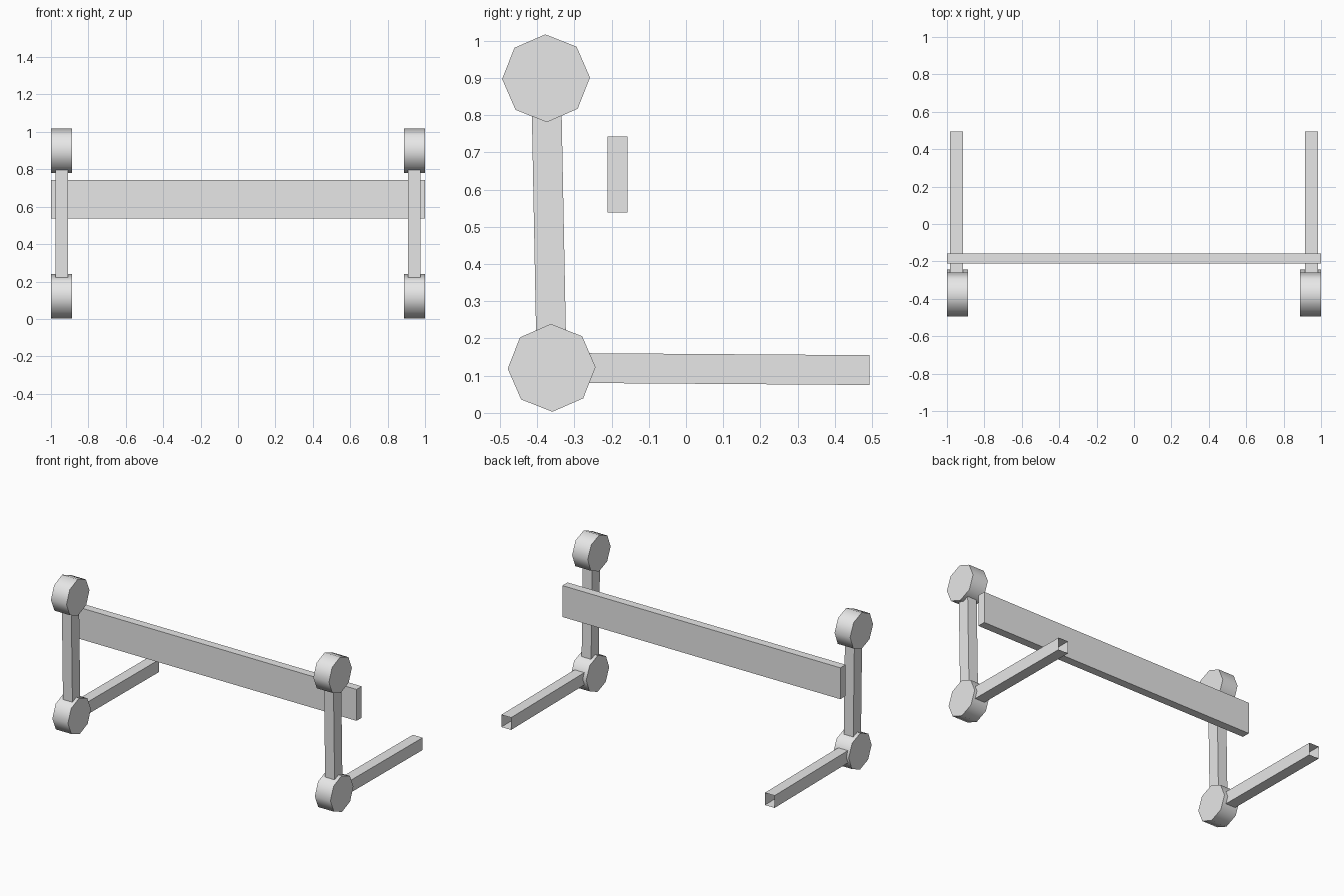
import bpy, bmesh, math
from mathutils import Matrix, Vector

if "Cube" in bpy.data.objects:
    bpy.data.objects.remove(bpy.data.objects["Cube"])

grey = bpy.data.materials.new("plain grey")
grey.diffuse_color = (0.8, 0.8, 0.8, 1)
grey.use_nodes = True
grey.node_tree.nodes["Principled BSDF"].inputs["Base Color"].default_value = grey.diffuse_color

LOW = Vector((0, -0.361, 0.121))    # lower joint centre
HIGH = Vector((0, -0.376, 0.899))   # upper joint centre
ARM_END = Vector((0, 0.493, 0.115))


def finish(bm, name):
    mesh = bpy.data.meshes.new(name)
    bm.to_mesh(mesh)
    bm.free()
    mesh.materials.append(grey)
    obj = bpy.data.objects.new(name, mesh)
    bpy.context.collection.objects.link(obj)
    return obj


def box(name, centre, size):
    bm = bmesh.new()
    bmesh.ops.create_cube(bm, size=1, matrix=Matrix.Translation(centre) @ Matrix.Diagonal((*size, 1)))
    return finish(bm, name)


def open_tube(name, x, a, b, width, depth):
    """Square sleeve without end caps, running from a to b."""
    bm = bmesh.new()
    bmesh.ops.create_cube(bm, size=1)
    caps = [f for f in bm.faces if abs(f.normal.z) > 0.5]
    bmesh.ops.delete(bm, geom=caps, context='FACES_ONLY')
    d = b - a
    tilt = Matrix.Rotation(math.atan2(-d.y, d.z), 4, 'X')
    place = Matrix.Translation((a + b) / 2 + Vector((x, 0, 0)))
    bm.transform(place @ tilt @ Matrix.Diagonal((width, depth, d.length, 1)))
    return finish(bm, name)


def joint(name, x, centre):
    """Eight-sided drum lying along x."""
    bm = bmesh.new()
    m = (Matrix.Translation(centre + Vector((x, 0, 0)))
         @ Matrix.Rotation(math.radians(1), 4, 'X') @ Matrix.Rotation(math.pi / 2, 4, 'Y'))
    bmesh.ops.create_cone(bm, cap_ends=True, segments=8, radius1=0.118, radius2=0.118,
                          depth=0.112, matrix=m)
    obj = finish(bm, name)
    bpy.ops.object.select_all(action='DESELECT')
    obj.select_set(True)
    bpy.context.view_layer.objects.active = obj
    bpy.ops.object.shade_smooth_by_angle(angle=math.radians(60))
    return obj


# matching frames on both sides
for side, s in (("left", -1), ("right", 1)):
    joint(side + "_lower_joint", s * 0.944, LOW)
    joint(side + "_upper_joint", s * 0.944, HIGH)
    open_tube(side + "_post", s * 0.943, LOW, HIGH, 0.068, 0.08)
    open_tube(side + "_arm", s * 0.948, LOW, ARM_END, 0.07, 0.08)

# crossbar spanning the frames
box("crossbar", (0, -0.184, 0.64), (2.0, 0.053, 0.204))
